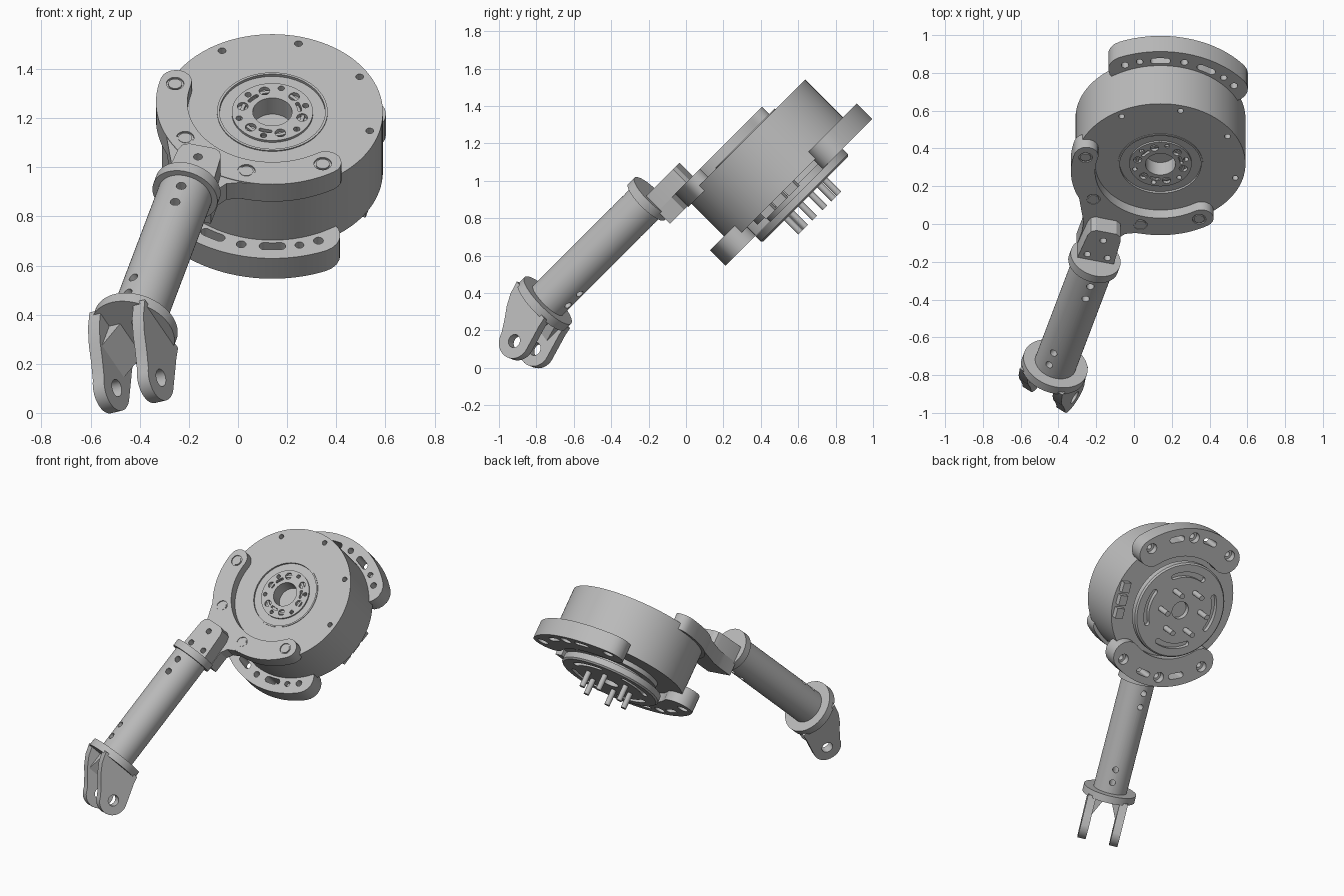
import bpy, bmesh
from math import radians, sin, cos, pi
from mathutils import Matrix, Vector

if "Cube" in bpy.data.objects:
    bpy.data.objects.remove(bpy.data.objects["Cube"], do_unlink=True)

grey = bpy.data.materials.new("machined_grey")
grey.use_nodes = True
grey.diffuse_color = (0.5, 0.5, 0.5, 1)
grey.node_tree.nodes["Principled BSDF"].inputs["Base Color"].default_value = (0.5, 0.5, 0.5, 1)


def frame(x, y, z, origin):
    m = Matrix((x, y, z)).transposed().to_4x4()
    m.translation = origin
    return m


# Drum frame: z along the tilted drum axis, y along the direction of the lobes
tilt = Matrix.Rotation(radians(45), 3, 'X') @ Matrix.Rotation(radians(-15), 3, 'Z')
P, W, N = (tilt @ Vector(a) for a in ((1, 0, 0), (0, 1, 0), (0, 0, 1)))
centre = Vector((0.14, 0.771, 0.771))
DRUM = frame(P, W, N, centre)

# Arm frame: z runs down the tube, x is the pivot axis of the fork
arm_origin = centre - 0.185 * P + 0.777 * N
F = cos(pi / 6) * P + sin(pi / 6) * N
G = cos(pi / 6) * N - sin(pi / 6) * P
ARM = frame(F, G, -W, arm_origin)
SIDE = frame(G, -W, F, arm_origin)          # fork side profile, z along pivot
FRONT = frame(F, W, G, arm_origin)          # z across the tube


def finish(name, bm, m):
    bm.transform(m)
    bmesh.ops.recalc_face_normals(bm, faces=bm.faces)
    mesh = bpy.data.meshes.new(name)
    bm.to_mesh(mesh)
    bm.free()
    mesh.materials.append(grey)
    ob = bpy.data.objects.new(name, mesh)
    bpy.context.collection.objects.link(ob)
    return ob


def prisms(name, parts, m):
    """Each part is (outline, bottom, top)."""
    bm = bmesh.new()
    for outline, z0, z1 in parts:
        low = [bm.verts.new((x, y, z0)) for x, y in outline]
        high = [bm.verts.new((x, y, z1)) for x, y in outline]
        bm.faces.new(low[::-1])
        bm.faces.new(high)
        for i in range(len(low)):
            j = (i + 1) % len(low)
            bm.faces.new((low[i], low[j], high[j], high[i]))
    return finish(name, bm, m)


def lathe(name, profile, m, steps=96):
    bm = bmesh.new()
    vs = [bm.verts.new((r, 0, z)) for r, z in profile]
    es = [bm.edges.new(e) for e in zip(vs, vs[1:])]
    bmesh.ops.spin(bm, geom=vs + es, cent=(0, 0, 0), axis=(0, 0, 1),
                   angle=2 * pi, steps=steps, use_duplicate=False)
    bmesh.ops.remove_doubles(bm, verts=bm.verts, dist=0.0001)
    return finish(name, bm, m)


def polar(r, deg):
    return r * cos(radians(deg)), r * sin(radians(deg))


def circle(x, y, r, n=20):
    return [(x + r * cos(2 * pi * i / n), y + r * sin(2 * pi * i / n)) for i in range(n)]


def arc_slot(r, half, a0, a1, n=24, cap=10):
    """Curved band around the axis with round ends."""
    pts = [polar(r + half, a0 + (a1 - a0) * i / n) for i in range(n + 1)]
    for ang, turn in ((a1, 0), (a0, 180)):
        cx, cy = polar(r, ang)
        for i in range(1, cap):
            dx, dy = polar(half, ang + turn + 180 * i / cap)
            pts.append((cx + dx, cy + dy))
        if turn == 0:
            pts += [polar(r - half, a1 + (a0 - a1) * i / n) for i in range(n + 1)]
    return pts


def cut(ob, parts, m):
    tool = prisms("cutter", parts, m)
    tool.hide_render = True
    mod = ob.modifiers.new("cut", 'BOOLEAN')
    mod.operation, mod.solver, mod.object = 'DIFFERENCE', 'EXACT', tool
    bpy.context.view_layer.objects.active = ob
    bpy.ops.object.modifier_apply(modifier=mod.name)
    bpy.data.objects.remove(tool, do_unlink=True)


def ring(r, angles, size, z0, z1):
    return [(circle(*polar(r, a), size), z0, z1) for a in angles]


# Motor drum with grooved hub face and blind centre bore
drum = lathe("motor_drum", [
    (0, 0.55), (0.08, 0.55), (0.08, 0.643), (0.165, 0.643), (0.165, 0.632), (0.215, 0.632),
    (0.215, 0.645), (0.225, 0.645), (0.225, 0.64), (0.45, 0.64), (0.45, 0.30),
    (0.28, 0.30), (0.28, 0.27), (0, 0.27)], DRUM)
cut(drum, ring(0.41, range(0, 360, 45), 0.016, 0.60, 0.7)
    + ring(0.125, range(0, 360, 60), 0.022, 0.625, 0.7)
    + ring(0.14, range(30, 360, 60), 0.013, 0.60, 0.7)
    + [(arc_slot(0.112, 0.008, a - 10, a + 10), 0.625, 0.7) for a in (30, 150, 270)], DRUM)
lathe("hub_screws", [(0.118, 0.6), (0.118, 0.636), (0.132, 0.636), (0.132, 0.6)], DRUM)

# Two mounting lobes behind the drum
for side, mid in (("upper", 90), ("lower", 270)):
    lobe = prisms(side + "_mounting_lobe",
                  [(arc_slot(0.4575, 0.0975, mid - 38, mid + 38), 0.237, 0.354)], DRUM)
    screws = [mid + a for a in (-37.5, 0, 37.5)]
    cut(lobe, ring(0.49, screws, 0.036, 0.2, 0.28), DRUM)
    cut(lobe, ring(0.49, screws, 0.02, 0.2, 0.4)
        + ring(0.49, (mid - 28, mid + 28), 0.018, 0.32, 0.4)
        + [(arc_slot(0.485, 0.02, mid + a - 4, mid + a + 4), 0.2, 0.4) for a in (-15, 15)], DRUM)

# Output disc with curved pockets, core and drive pins
disc = lathe("output_disc", [(0, 0.22), (0.06, 0.22), (0.06, 0.185), (0.32, 0.185),
                             (0.33, 0.195), (0.33, 0.235), (0, 0.235)], DRUM)
cut(disc, [(arc_slot(0.25, 0.018, a - 26, a + 26), 0.15, 0.215)
           for a in range(0, 360, 90)], DRUM)
lathe("output_core", [(0, 0.23), (0.22, 0.23), (0.22, 0.28), (0, 0.28)], DRUM)
prisms("drive_pins", ring(0.15, range(0, 360, 60), 0.018, 0.08, 0.2), DRUM)

# Cable sockets at the drum's side
sockets = [([(0.37, y), (0.425, y), (0.425, y + 0.07), (0.37, y + 0.07)], 0.26, 0.32)
           for y in (-0.12, -0.03, 0.06)]
prisms("cable_sockets", sockets, DRUM)

# Curved clamp bracket on the drum face, with a flared neck to the arm
bracket = prisms("clamp_bracket", [(arc_slot(0.41, 0.064, 178, 317, 48), 0.6, 0.7)], DRUM)
screws = range(180, 316, 45)
cut(bracket, ring(0.41, screws, 0.036, 0.692, 0.8), DRUM)
prisms("bracket_screws", ring(0.41, screws, 0.028, 0.65, 0.699), DRUM)
neck = prisms("bracket_neck", [([
    (-0.37, -0.29), (-0.325, -0.40), (-0.295, -0.47), (-0.285, -0.54), (-0.285, -0.65),
    (-0.085, -0.65), (-0.085, -0.54), (-0.06, -0.50), (-0.01, -0.48), (0.06, -0.47),
    (0.03, -0.40), (-0.10, -0.38), (-0.26, -0.29)], 0.605, 0.697)], DRUM)

# Rounded tongue joining the neck to the tube
tongue_outline = [(-0.285, -0.65), (-0.085, -0.65), (-0.095, -0.46), (-0.105, -0.43),
                  (-0.13, -0.415), (-0.24, -0.415), (-0.265, -0.43), (-0.275, -0.46)]
tongue = prisms("arm_tongue", [(tongue_outline, 0.69, 0.80)], DRUM)
cut(tongue, [(circle(x, y, 0.018), 0.74, 0.9)
             for x, y in ((-0.185, -0.48), (-0.24, -0.60), (-0.13, -0.60))], DRUM)

# Arm tube with cross holes, and its two collars
tube = lathe("arm_tube", [(0, 0.66), (0.112, 0.66), (0.112, 1.48), (0, 1.48)], ARM, 48)
cut(tube, [(circle(-0.185, y, 0.02), 0.5, 1.1) for y in (-0.745, -0.84)], DRUM)
cut(tube, [(circle(0, y, 0.02), -0.3, 0.3) for y in (-1.29, -1.38)], FRONT)
for name, r, z in (("upper_collar", 0.137, 0.635), ("lower_collar", 0.176, 1.455)):
    lathe(name, [(0, z), (r, z), (r, z + 0.05), (0, z + 0.05)], ARM, 64)

# Fork: two hooked prongs thickened by wedges at the root
hook = [(-0.14, 1.49), (-0.152, 1.54), (-0.18, 1.62)]
hook += [(-0.108 + 0.095 * cos(a), 1.70 + 0.095 * sin(a))
         for a in (radians(190 - 9 * i) for i in range(20))]
hook += [(0.03, 1.67), (0.075, 1.62), (0.115, 1.56), (0.14, 1.49)]
for side, s in (("left", 1), ("right", -1)):
    prong = prisms(side + "_fork_prong", [(hook, s * 0.08, s * 0.135)], SIDE)
    cut(prong, [(circle(-0.108, 1.70, 0.036, 28), -0.3, 0.3)], SIDE)
    wedge = [(s * 0.085, -1.63), (s * 0.02, -1.49), (s * 0.1, -1.49)]
    prisms(side + "_prong_wedge", [(wedge, -0.125, 0.06)], FRONT)

# Smooth round surfaces, keep machined edges crisp
for ob in bpy.context.collection.objects:
    if ob.type == 'MESH' and ob.data.materials and ob.data.materials[0] == grey:
        bpy.ops.object.select_all(action='DESELECT')
        ob.select_set(True)
        bpy.context.view_layer.objects.active = ob
        bpy.ops.object.shade_smooth_by_angle(angle=radians(30))
